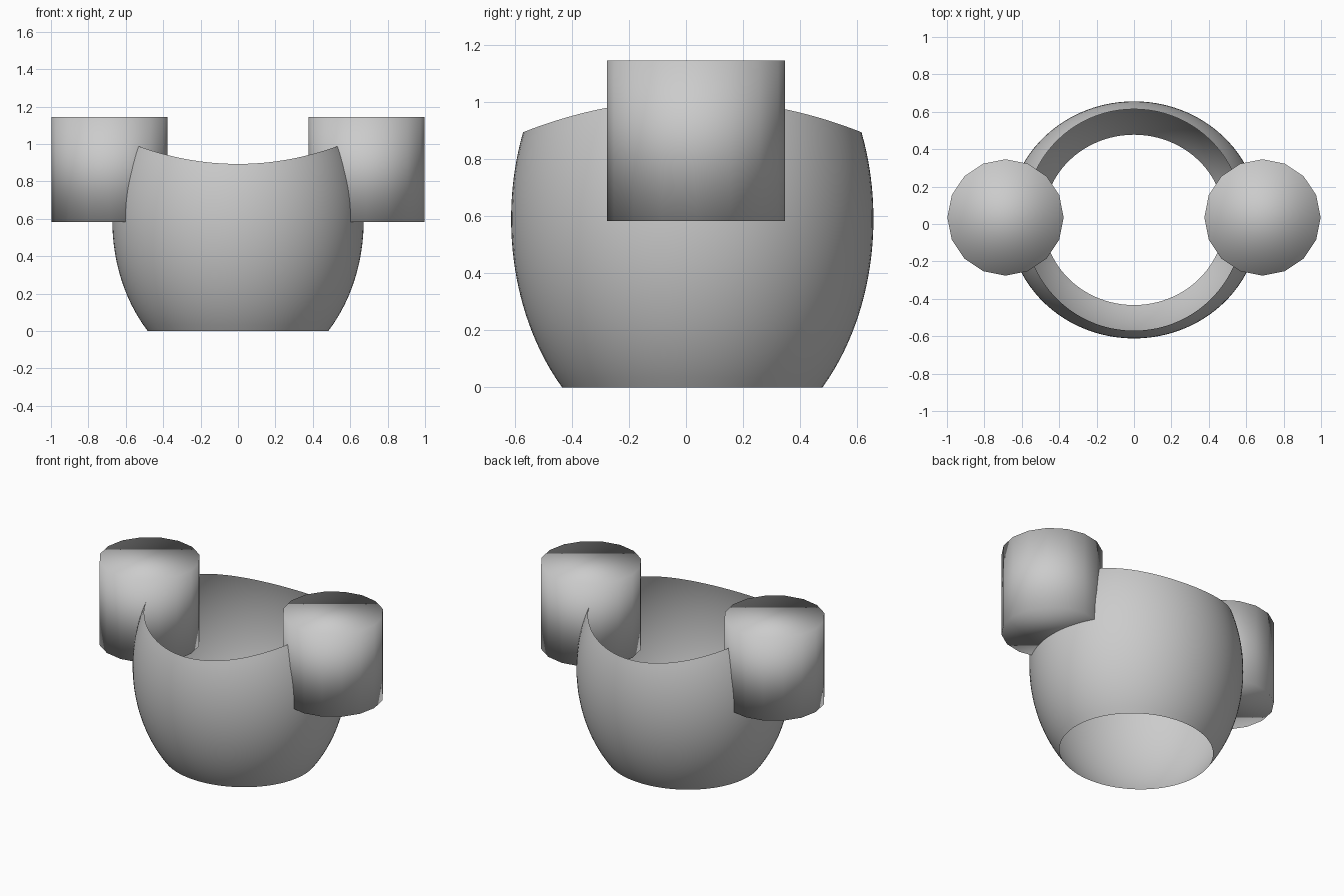
import bpy, bmesh, math

if "Cube" in bpy.data.objects:
    bpy.data.objects.remove(bpy.data.objects["Cube"])

CY = 0.022                      # y centre of the bowl
RX, RY, H, ZC = 0.672, 0.634, 0.848, 0.59   # ellipsoid radii and centre height
SEG, RINGS = 96, 28


def profile(z):
    return math.sqrt(max(0.0, 1 - ((z - ZC) / H) ** 2))


def finish(bm, name, location=(0, 0, 0)):
    bmesh.ops.recalc_face_normals(bm, faces=bm.faces)
    for f in bm.faces:
        f.smooth = True
    mesh = bpy.data.meshes.new(name)
    bm.to_mesh(mesh)
    bm.free()
    obj = bpy.data.objects.new(name, mesh)
    obj.location = location
    bpy.context.collection.objects.link(obj)
    return obj


# Bowl: thin ellipsoid shell, open at the bottom, with a saddle-shaped rim
bm = bmesh.new()
columns = []
for i in range(SEG):
    a = 2 * math.pi * i / SEG
    top = 0.89
    for _ in range(20):
        top = 0.893 + 0.335 * (RX * profile(top) * math.cos(a)) ** 2
    column = []
    for j in range(RINGS + 1):
        z = top * j / RINGS
        p = profile(z)
        column.append(bm.verts.new((RX * p * math.cos(a), CY + RY * p * math.sin(a), z)))
    columns.append(column)
for i in range(SEG):
    c, d = columns[i], columns[(i + 1) % SEG]
    for j in range(RINGS):
        bm.faces.new((c[j], d[j], d[j + 1], c[j + 1]))
finish(bm, "bowl")

# Side drums: low-sided capped cylinders overlapping the bowl wall
for name, side in (("left_drum", -1), ("right_drum", 1)):
    bm = bmesh.new()
    bmesh.ops.create_cone(bm, cap_ends=True, segments=16,
                          radius1=0.311, radius2=0.311, depth=0.562)
    finish(bm, name, (side * 0.687, 0.035, 0.863))
